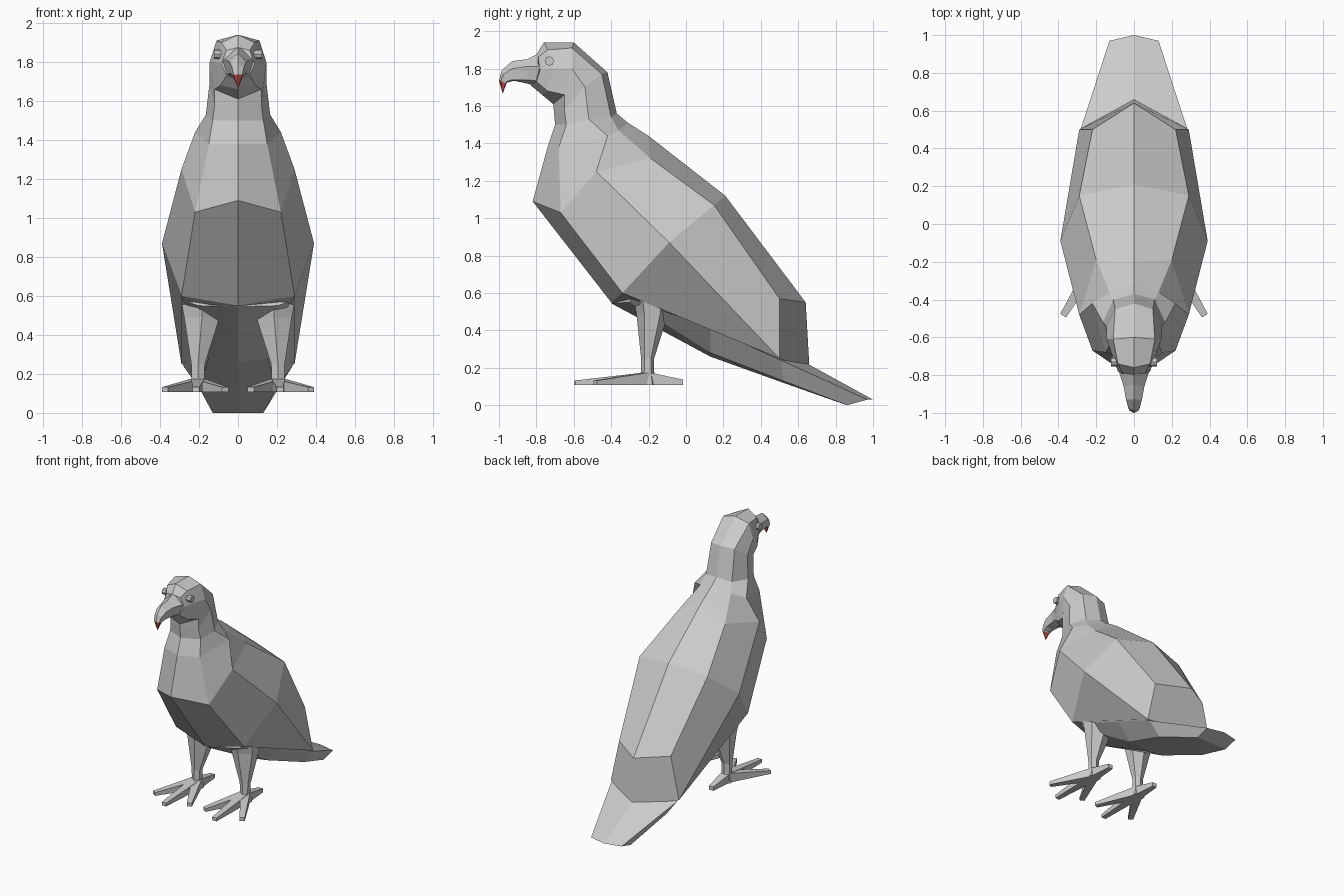
import bpy, bmesh, math
from mathutils import Vector

if "Cube" in bpy.data.objects:
    bpy.data.objects.remove(bpy.data.objects["Cube"])


def add_mesh(name, rings, tip=None):
    """Skin closed rings of equal length, capping both ends (or closing to a tip)."""
    bm = bmesh.new()
    loops = [[bm.verts.new(p) for p in r] for r in rings]
    n = len(loops[0])
    for a, b in zip(loops, loops[1:]):
        for i in range(n):
            j = (i + 1) % n
            bm.faces.new((a[i], a[j], b[j], b[i]))
    bm.faces.new(loops[0])
    if tip:
        t = bm.verts.new(tip)
        for i in range(n):
            bm.faces.new((loops[-1][i], loops[-1][(i + 1) % n], t))
    else:
        bm.faces.new(loops[-1])
    bmesh.ops.recalc_face_normals(bm, faces=bm.faces)
    me = bpy.data.meshes.new(name)
    bm.to_mesh(me)
    bm.free()
    ob = bpy.data.objects.new(name, me)
    bpy.context.collection.objects.link(ob)
    return ob


def full(half):
    """Half ring from top centre to bottom centre -> full mirrored ring."""
    return half + [(-x, y, z) for x, y, z in half[-2:0:-1]]


def loft(name, halves, tip=None):
    return add_mesh(name, [full(h) for h in halves], tip)


# head and neck, face to neck base
neck_base = [(0, -.37, 1.56), (.11, -.40, 1.54), (.165, -.52, 1.53), (.13, -.64, 1.50), (0, -.70, 1.50)]
loft("head_and_neck", [
    [(0, -.80, 1.875), (.06, -.79, 1.86), (.085, -.78, 1.79), (.06, -.80, 1.73), (0, -.83, 1.71)],
    [(0, -.76, 1.94), (.085, -.74, 1.90), (.11, -.71, 1.80), (.09, -.74, 1.68), (0, -.77, 1.66)],
    [(0, -.60, 1.94), (.11, -.61, 1.91), (.145, -.61, 1.80), (.12, -.65, 1.66), (0, -.71, 1.61)],
    [(0, -.42, 1.78), (.10, -.45, 1.77), (.145, -.54, 1.70), (.12, -.65, 1.58), (0, -.705, 1.56)],
    neck_base])

# body with folded wings
loft("body", [
    neck_base,
    [(0, -.31, 1.51), (.13, -.36, 1.47), (.22, -.42, 1.44), (.15, -.68, 1.38), (0, -.74, 1.38)],
    [(0, -.20, 1.44), (.20, -.19, 1.32), (.29, -.48, 1.25), (.22, -.67, 1.03), (0, -.82, 1.09)],
    [(0, .21, 1.12), (.29, .15, 1.07), (.39, -.09, .87), (.29, -.34, .60), (0, -.40, .55)],
    [(0, .64, .55), (.22, .50, .57), (.29, .50, .25), (.14, .58, .22), (0, .66, .20)]])

# tail and under-belly wedge
loft("tail", [
    [(0, -.36, .56), (.26, -.29, .57), (.20, -.30, .55), (0, -.40, .545)],
    [(0, .13, .44), (.26, .13, .41), (.15, .13, .28), (0, .13, .26)],
    [(0, .58, .26), (.28, .51, .24), (.20, .52, .13), (0, .52, .12)],
    [(0, 1.0, .03), (.13, .97, .03), (.13, .86, 0), (0, .86, 0)]])

# beak with red hooked tip
hook = [(0, -1.0, 1.735), (.022, -.99, 1.735), (.022, -.965, 1.72), (0, -.96, 1.72)]
loft("beak", [
    [(0, -.77, 1.89), (.09, -.75, 1.81), (.07, -.75, 1.73), (0, -.78, 1.70)],
    [(0, -.85, 1.85), (.055, -.86, 1.81), (.045, -.85, 1.74), (0, -.85, 1.72)],
    [(0, -.93, 1.84), (.042, -.93, 1.80), (.035, -.93, 1.74), (0, -.92, 1.735)],
    [(0, -.985, 1.79), (.03, -.975, 1.77), (.028, -.96, 1.73), (0, -.955, 1.725)],
    hook])
red = bpy.data.materials.new("red")
red.diffuse_color = (.6, .08, .07, 1)
red.use_nodes = True
red.node_tree.nodes["Principled BSDF"].inputs["Base Color"].default_value = red.diffuse_color
loft("beak_tip", [hook], (0, -.98, 1.665)).data.materials.append(red)


def oval(c, rx, ry, n=6):
    return [(c[0] + rx * math.cos(math.tau * (i + .5) / n),
             c[1] + ry * math.sin(math.tau * (i + .5) / n), c[2]) for i in range(n)]


def toe(name, start, end, tip_h):
    """Tapered box lying on the foot plane."""
    a, b = Vector(start), Vector(end)
    d = (b - a).normalized()
    s = Vector((-d.y, d.x, 0))
    rings = []
    for p, w, h in ((a, .035, .07), (b, .018, tip_h)):
        up = Vector((0, 0, h))
        rings.append([p - s * w, p + s * w, p + s * w + up, p - s * w + up])
    add_mesh(name, rings)


for side, tag in ((1, "left"), (-1, "right")):
    # leg
    add_mesh("leg_" + tag, [
        oval((side * .185, -.18, .56), .12, .10),
        oval((side * .185, -.18, .49), .105, .085),
        oval((side * .205, -.205, .25), .04, .035),
        oval((side * .205, -.205, .18), .038, .035),
        oval((side * .205, -.205, .107), .05, .05)])
    # toes
    for part, x, y, h in (("outer", .375, -.485, .025), ("middle", .215, -.595, .025),
                          ("inner", .065, -.50, .025), ("hind", .205, -.015, .03)):
        toe(f"{part}_toe_{tag}", (side * .205, -.205, .107), (side * x, y, .107), h)
    # eye
    bpy.ops.mesh.primitive_cylinder_add(vertices=8, radius=.025, depth=.04,
                                        location=(side * .103, -.73, 1.84),
                                        rotation=(0, math.pi / 2, 0))
    bpy.context.object.name = "eye_" + tag
